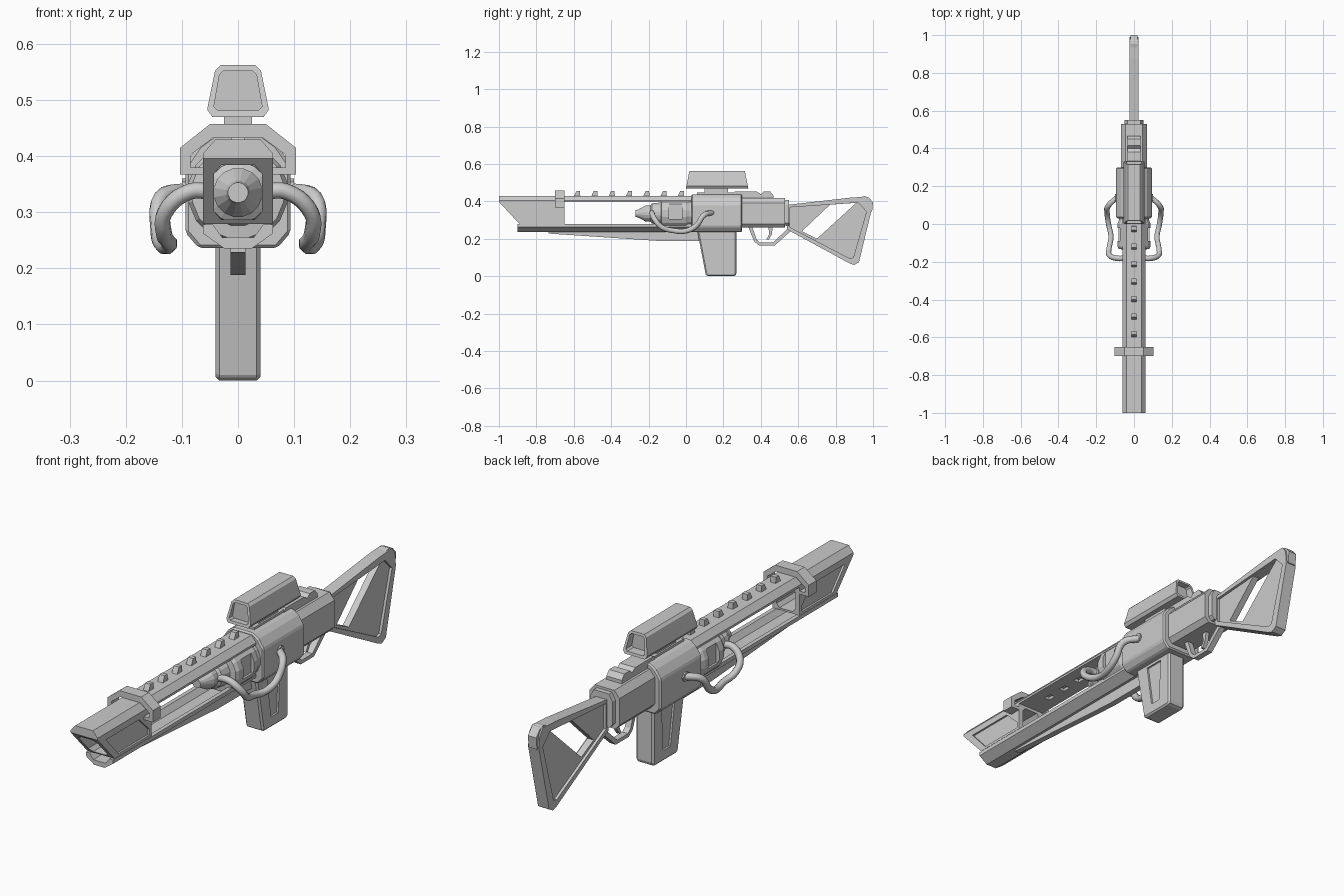
import bpy, bmesh, math
from mathutils import Vector

if "Cube" in bpy.data.objects:
    bpy.data.objects.remove(bpy.data.objects["Cube"])


def make(name, solids):
    """Each solid is (profile, axis, start, end): a profile extruded along x or y."""
    bm = bmesh.new()
    for pts, axis, a, b in solids:
        def place(p, t):
            return (t, p[0], p[1]) if axis == 'x' else (p[0], t, p[1])
        lo = [bm.verts.new(place(p, a)) for p in pts]
        hi = [bm.verts.new(place(p, b)) for p in pts]
        bm.faces.new(lo)
        bm.faces.new(hi)
        for i in range(len(pts)):
            j = (i + 1) % len(pts)
            bm.faces.new((lo[i], lo[j], hi[j], hi[i]))
    bmesh.ops.recalc_face_normals(bm, faces=bm.faces)
    me = bpy.data.meshes.new(name)
    bm.to_mesh(me)
    bm.free()
    ob = bpy.data.objects.new(name, me)
    bpy.context.collection.objects.link(ob)
    return ob


def slab(name, pts, half):
    return make(name, [(pts, 'x', -half, half)])


def beam(name, half_pts, y0, y1):
    return make(name, [(sym(half_pts), 'y', y0, y1)])


def sym(half):
    return half + [(-x, z) for x, z in reversed(half)]


def rect(a, b, c, d):
    return [(a, c), (b, c), (b, d), (a, d)]


def cut(target, solids):
    c = make(target.name + "_cutter", solids)
    c.hide_render = True
    c.hide_viewport = True
    m = target.modifiers.new("cut", 'BOOLEAN')
    m.object = c
    m.operation = 'DIFFERENCE'
    m.solver = 'EXACT'


def both_sides(pts, x0, x1):
    return [(pts, 'x', x0, x1), (pts, 'x', -x1, -x0)]


def bevel(ob, w):
    m = ob.modifiers.new("bevel", 'BEVEL')
    m.width = w
    m.segments = 1
    m.limit_method = 'ANGLE'


# Muzzle shroud: slanted front, hollow bore, sunken side panels
shroud = slab("muzzle_shroud", [(-1, .397), (-.65, .397), (-.65, .279), (-.89, .279)], .062)
cut(shroud, [(sym([(.03, .287), (.043, .302), (.043, .368), (.03, .384)]), 'y', -1.1, -.6)])
cut(shroud, both_sides([(-.945, .378), (-.73, .378), (-.665, .315), (-.665, .29), (-.865, .29)],
                       .054, .1))

# Upper rail with slots beneath and wedge teeth on top
rail = beam("upper_rail", [(.062, .396), (.062, .405), (.04, .43)], -1, .05)
teeth_y = [-.58 + .0925 * i for i in range(7)]
cut(rail, [(rect(-.013, .013, .38, .408), 'y', y + .03, y + .065) for y in teeth_y[:-1]])
make("rail_teeth", [([(y - .02, .425), (y - .006, .455), (y + .013, .455), (y + .015, .425)],
                     'x', -.012, .012) for y in teeth_y])

# Front clamp arch
beam("front_clamp", [(.05, .457), (.103, .415), (.103, .367), (.055, .367), (.055, .38),
                     (.085, .38), (.085, .402), (.045, .432)], -.70, -.65)

# Lower channel rail and tapering keel
beam("lower_rail", [(.028, .255), (.045, .278), (.062, .278), (.062, .262), (.024, .235)], -.9, .06)
slab("keel", [(-.735, .24), (-.735, .228), (-.14, .188), (.09, .188), (.09, .24)], .013)

# Power canister, turned around the y axis
profile = [(-.27, .018), (-.255, .022), (-.215, .044), (-.19, .044), (-.182, .055), (-.135, .06),
           (-.132, .083), (-.118, .09), (0, .09), (.018, .082), (.05, .082)]
bm = bmesh.new()
N = 16
rings = [[bm.verts.new((r * math.cos(2 * math.pi * (k + .5) / N), y,
                        .335 + r * math.sin(2 * math.pi * (k + .5) / N)))
          for k in range(N)] for y, r in profile]
for a, b in zip(rings, rings[1:]):
    for k in range(N):
        bm.faces.new((a[k], a[(k + 1) % N], b[(k + 1) % N], b[k]))
bm.faces.new(rings[0])
bm.faces.new(rings[-1])
bmesh.ops.recalc_face_normals(bm, faces=bm.faces)
me = bpy.data.meshes.new("power_canister")
bm.to_mesh(me)
bm.free()
canister = bpy.data.objects.new("power_canister", me)
bpy.context.collection.objects.link(canister)
cut(canister, both_sides(rect(-.09, -.022, .305, .385), .074, .12))

# Receiver and rear block
receiver = beam("receiver", [(.07, .236), (.094, .264), (.094, .385), (.07, .42), (.045, .438)],
                .03, .30)
bevel(receiver, .006)
beam("rear_block", [(.05, .26), (.068, .28), (.068, .39), (.045, .418)], .29, .53)
beam("rear_cap", [(.036, .27), (.05, .285), (.05, .38), (.035, .408)], .53, .55)
slab("rear_sight", [(.25, .41), (.25, .442), (.26, .452), (.38, .452), (.40, .438), (.415, .452),
                    (.45, .452), (.467, .432), (.467, .41)], .035)

# Scope with recessed ends, on a stepped mount
sec = [(.046, .47), (.055, .483), (.041, .552), (.031, .562)]
scope = beam("scope", sec, 0, .333)
for v in scope.data.vertices:
    v.co.y += (.018 if v.co.y < .1 else -.018) * (v.co.z - .47) / .092
ins = sym([(.036, .481), (.043, .488), (.033, .545), (.026, .552)])
cut(scope, [(ins, 'y', -.1, .026), (ins, 'y', .29, .4)])
slab("scope_mount", rect(.10, .225, .43, .475), .025)
slab("scope_base", rect(.06, .28, .43, .447), .032)

# Magazine with side slots
mag = slab("magazine", [(.06, .245), (.105, .01), (.112, 0), (.26, 0), (.27, .01), (.27, .245)], .04)
bevel(mag, .012)
cut(mag, both_sides([(.13, .225), (.158, .045), (.205, .045), (.215, .225)], .032, .1))

# Trigger and guard
slab("trigger_guard", [(.33, .27), (.365, .185), (.39, .165), (.475, .165), (.565, .245),
                       (.54, .25), (.465, .18), (.395, .18), (.378, .195), (.352, .27)], .013)
slab("trigger", [(.44, .27), (.465, .27), (.458, .22), (.442, .195), (.43, .197), (.445, .225)], .008)

# Stock: framed plate with thin panels and a diagonal opening
stock = slab("stock", [(.53, .38), (.88, .42), (.965, .425), (.985, .40), (.99, .345), (.925, .075),
                       (.90, .06), (.875, .068), (.54, .25)], .025)
cut(stock, both_sides([(.555, .368), (.92, .393), (.965, .345), (.895, .1), (.875, .095),
                       (.555, .262)], .014, .1))
cut(stock, [([(.77, .3825), (.91, .392), (.70, .2), (.62, .24)], 'x', -.1, .1)])
slab("butt_latch", [(.91, .405), (.90, .415), (.955, .428), (.978, .42), (1, .395), (.995, .345),
                    (.975, .345), (.975, .38)], .019)

# Side hoses with end collars
path = [(.04, -.18, .335), (.085, -.182, .337), (.13, -.165, .30), (.132, -.13, .262),
        (.122, -.07, .244), (.135, .0, .242), (.142, .055, .27), (.137, .095, .325), (.085, .145, .34)]
for side, s in (("right", 1), ("left", -1)):
    cu = bpy.data.curves.new(side + "_hose", 'CURVE')
    cu.dimensions = '3D'
    cu.bevel_depth = .0145
    cu.bevel_resolution = 2
    cu.resolution_u = 5
    cu.use_fill_caps = True
    sp = cu.splines.new('BEZIER')
    sp.bezier_points.add(len(path) - 1)
    for bp, (x, y, z) in zip(sp.bezier_points, path):
        bp.co = Vector((s * x, y, z))
        bp.handle_left_type = bp.handle_right_type = 'AUTO'
    ob = bpy.data.objects.new(side + "_hose", cu)
    bpy.context.collection.objects.link(ob)
    collar = [(.14 + .02 * math.cos(k * math.pi / 4), .34 + .02 * math.sin(k * math.pi / 4))
              for k in range(8)]
    make(side + "_hose_collar", [(collar, 'x', s * .09, s * .1)])
